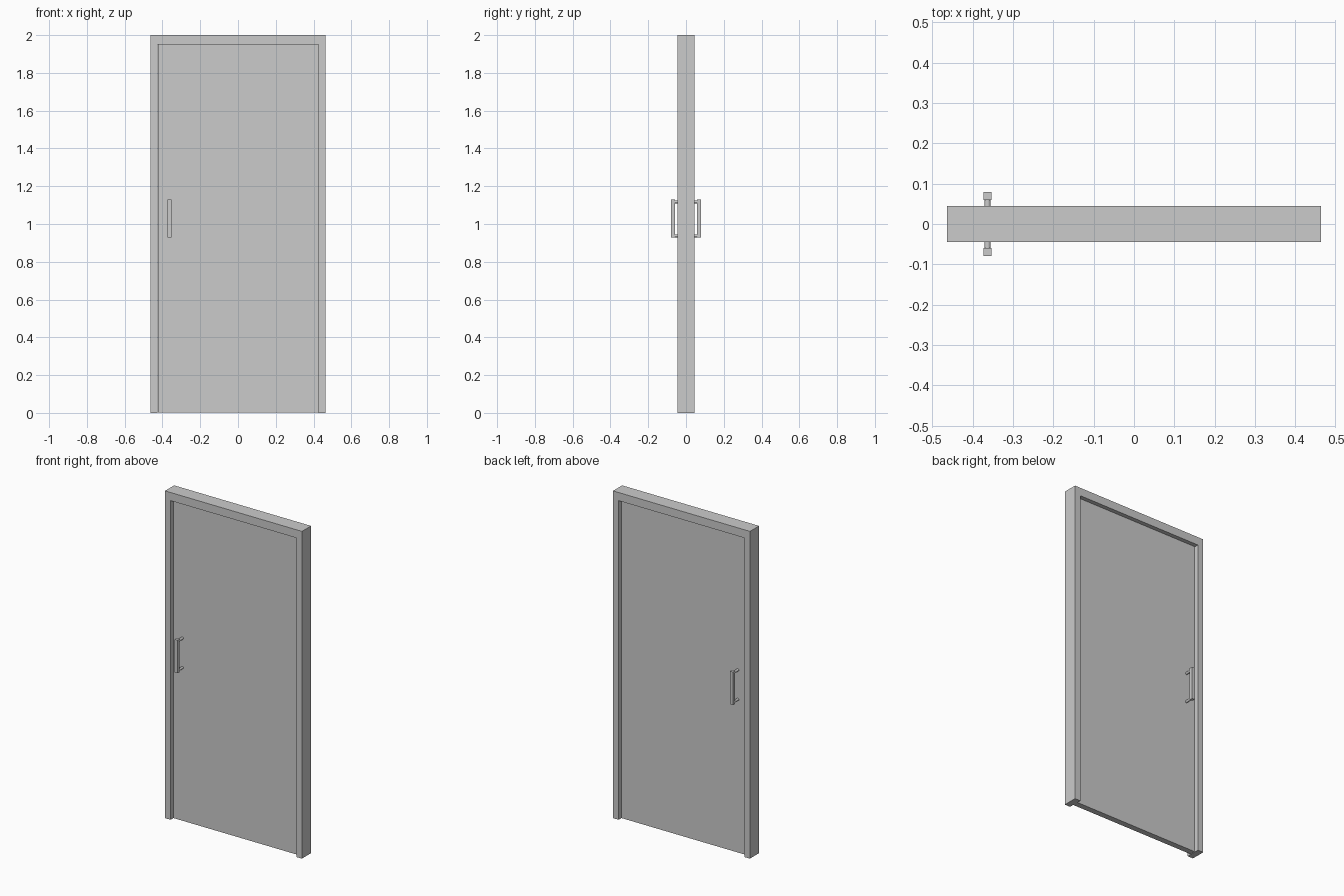
import bpy, bmesh
from mathutils import Matrix

if "Cube" in bpy.data.objects:
    bpy.data.objects.remove(bpy.data.objects["Cube"])

def finish(bm, name):
    bmesh.ops.recalc_face_normals(bm, faces=bm.faces)
    me = bpy.data.meshes.new(name)
    bm.to_mesh(me)
    bm.free()
    ob = bpy.data.objects.new(name, me)
    bpy.context.collection.objects.link(ob)
    return ob

def box(name, lo, hi):
    bm = bmesh.new()
    size = [b - a for a, b in zip(lo, hi)]
    mid = [(a + b) / 2 for a, b in zip(lo, hi)]
    bmesh.ops.create_cube(bm, size=1, matrix=Matrix.Translation(mid) @ Matrix.Diagonal((*size, 1)))
    return finish(bm, name)

W, D, H = 0.463, 0.044, 2.0       # frame half width, half depth, height
IW, IH = 0.425, 1.95              # opening half width and height
T = 0.018                         # door leaf half thickness

# Door frame: extruded upside-down U profile
bm = bmesh.new()
profile = [(-W, 0), (-W, H), (W, H), (W, 0), (IW, 0), (IW, IH), (-IW, IH), (-IW, 0)]
face = bm.faces.new([bm.verts.new((x, -D, z)) for x, z in profile])
ext = bmesh.ops.extrude_face_region(bm, geom=[face])
bmesh.ops.translate(bm, vec=(0, 2 * D, 0),
                    verts=[v for v in ext["geom"] if isinstance(v, bmesh.types.BMVert)])
finish(bm, "door_frame")

# Door leaf
box("door_leaf", (-IW + 0.002, -T, 0.001), (IW, T, IH))

# Pull handles on both faces: square bar on two round posts
HX = -0.363
for side, label in ((-1, "front"), (1, "back")):
    y0, y1 = sorted((side * 0.059, side * 0.079))
    box(f"{label}_handle_bar", (HX - 0.01, y0, 0.928), (HX + 0.01, y1, 1.13))
    for z, end in ((0.937, "lower"), (1.117, "upper")):
        bm = bmesh.new()
        y = side * (T + 0.060) / 2
        bmesh.ops.create_cone(bm, cap_ends=True, segments=24, radius1=0.0075, radius2=0.0075,
                              depth=0.062 - T,
                              matrix=Matrix.Translation((HX, y, z)) @ Matrix.Rotation(1.5707963, 4, 'X'))
        post = finish(bm, f"{label}_handle_{end}_post")
        for p in post.data.polygons:
            p.use_smooth = len(p.vertices) == 4
